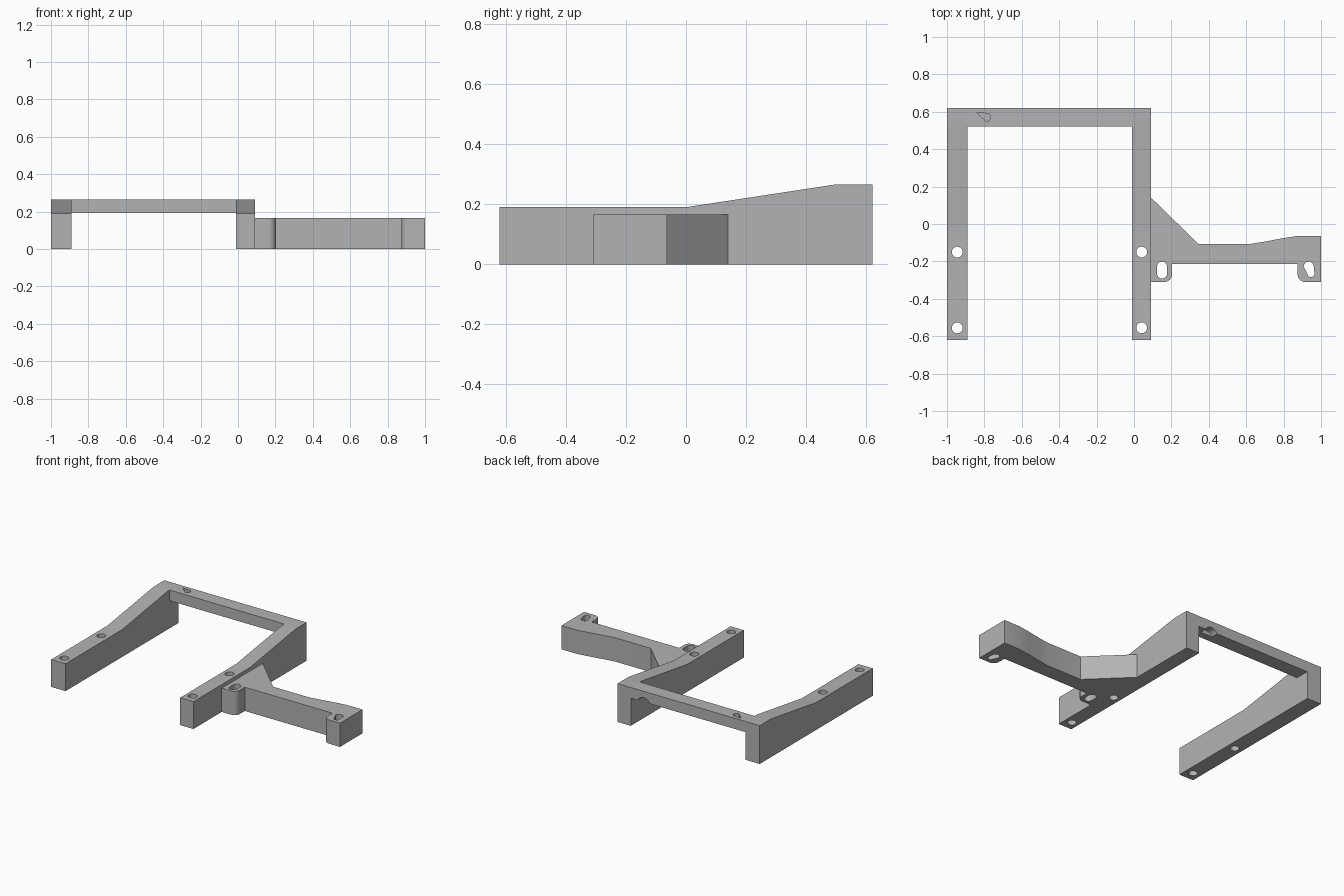
import bpy, bmesh, math
from mathutils import Vector, Matrix

if "Cube" in bpy.data.objects:
    bpy.data.objects.remove(bpy.data.objects["Cube"])

grey = bpy.data.materials.new("plain_grey")
grey.use_nodes = True
GREY = (0.45, 0.45, 0.45, 1)
grey.diffuse_color = GREY
grey.node_tree.nodes["Principled BSDF"].inputs["Base Color"].default_value = GREY


def prism(name, outline, lo, hi, axis="z"):
    """Extrude a flat outline along z, or a (y, z) outline along x."""
    def place(p, d):
        return (p[0], p[1], d) if axis == "z" else (d, p[0], p[1])
    bm = bmesh.new()
    face = bm.faces.new([bm.verts.new(place(p, lo)) for p in outline])
    top = bmesh.ops.extrude_face_region(bm, geom=[face])["geom"]
    shift = Vector(place((0, 0), hi - lo))
    bmesh.ops.translate(bm, vec=shift, verts=[v for v in top if isinstance(v, bmesh.types.BMVert)])
    bmesh.ops.recalc_face_normals(bm, faces=bm.faces)
    mesh = bpy.data.meshes.new(name)
    bm.to_mesh(mesh)
    bm.free()
    mesh.materials.append(grey)
    obj = bpy.data.objects.new(name, mesh)
    bpy.context.collection.objects.link(obj)
    return obj


def arc(cx, cy, r, start, end, steps=8):
    angles = [math.radians(start + (end - start) * i / steps) for i in range(steps + 1)]
    return [(cx + r * math.cos(a), cy + r * math.sin(a)) for a in angles]


def cut(target, cutter):
    cutter.hide_render = True
    mod = target.modifiers.new("cut", "BOOLEAN")
    mod.operation, mod.solver, mod.object = "DIFFERENCE", "EXACT", cutter
    bpy.context.view_layer.objects.active = target
    bpy.ops.object.modifier_apply(modifier=mod.name)
    bpy.data.objects.remove(cutter)


def finish(obj):
    bpy.ops.object.select_all(action="DESELECT")
    obj.select_set(True)
    bpy.context.view_layer.objects.active = obj
    bpy.ops.object.shade_smooth_by_angle(angle=math.radians(25))


# Two long arms with a raised rear end and two screw holes each
side = [(-0.62, 0), (0.62, 0), (0.62, 0.266), (0.5, 0.266), (0, 0.19), (-0.62, 0.19)]
for name, x0, x1 in (("right_arm", -1, -0.89), ("left_arm", -0.01, 0.092)):
    arm = prism(name, side, x0, x1, "x")
    for y in (-0.15, -0.555):
        hole = arc((x0 + x1) / 2, y, 0.029, 0, 345, 23)
        cut(arm, prism("screw_hole_cutter", hole, -0.1, 0.4))
    finish(arm)

# Rear crossbar with a small top pocket and a rounded notch under the back edge
bar = prism("rear_crossbar", [(-0.89, 0.52), (-0.01, 0.52), (-0.01, 0.62), (-0.89, 0.62)], 0.192, 0.266)
pocket = [(-0.84, 0.595), (-0.79, 0.548)] + arc(-0.79, 0.571, 0.023, -60, 60)
cut(bar, prism("pocket_cutter", pocket, 0.235, 0.3))
notch = prism("notch_cutter", arc(0, 0, 0.05, 0, 345, 23), -0.05, 0.05)
notch.matrix_world = Matrix.Translation((-0.11, 0.62, 0.172)) @ Matrix.Rotation(math.pi / 2, 4, "X")
bpy.context.view_layer.update()
cut(bar, notch)
finish(bar)

# Side bracket: gusset, beam and two rounded lugs
outline = [(0.092, 0.14), (0.345, -0.107), (0.62, -0.107), (0.7, -0.094),
           (0.79, -0.077), (0.88, -0.063), (1, -0.063), (1, -0.31)]
outline += arc(0.915, -0.27, 0.04, 270, 180)
outline += [(0.875, -0.215), (0.203, -0.215)]
outline += arc(0.163, -0.27, 0.04, 0, -90)
outline += [(0.092, -0.31)]
bracket = prism("side_bracket", outline, 0, 0.165)

# Slotted holes through the lugs, the outer one tapered
for x, lean in ((0.15, 0), (0.938, 0.008)):
    r = 0.027
    slot = arc(x - lean / 2, -0.228, r, 0, 180) + arc(x + lean, -0.265, r - lean, 180, 360)
    cut(bracket, prism("slot_cutter", slot, -0.1, 0.4))
finish(bracket)
